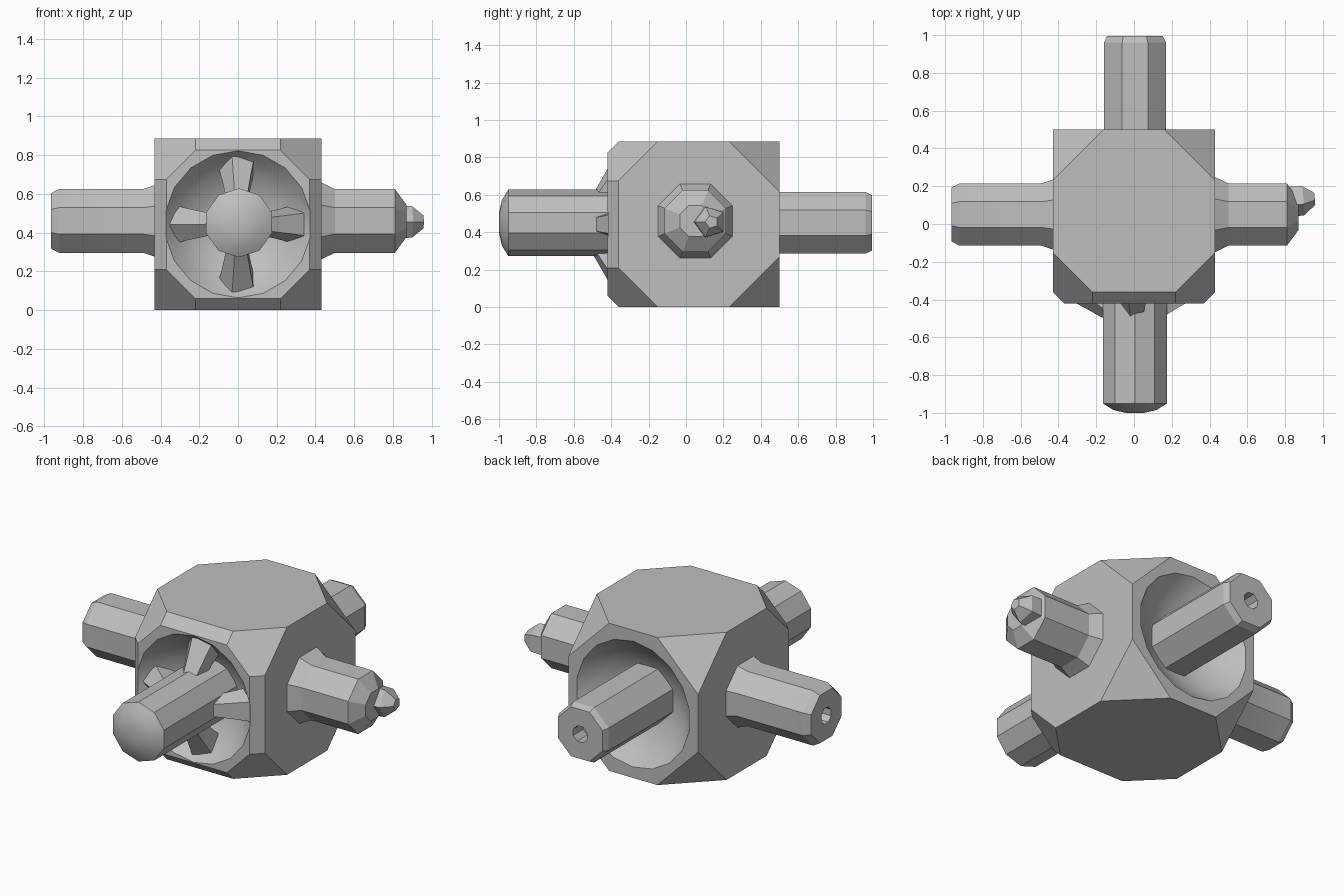
import bpy, bmesh, math
from mathutils import Vector

cube = bpy.data.objects.get("Cube")
if cube:
    bpy.data.objects.remove(cube, do_unlink=True)

GREY = (0.52, 0.52, 0.52, 1)
mat = bpy.data.materials.new("plain grey")
mat.use_nodes = True
mat.diffuse_color = GREY
mat.node_tree.nodes["Principled BSDF"].inputs["Base Color"].default_value = GREY


def make_object(name, bm):
    bmesh.ops.recalc_face_normals(bm, faces=bm.faces)
    mesh = bpy.data.meshes.new(name)
    bm.to_mesh(mesh)
    bm.free()
    mesh.materials.append(mat)
    obj = bpy.data.objects.new(name, mesh)
    bpy.context.collection.objects.link(obj)
    return obj


def smooth(obj, angle):
    bpy.ops.object.select_all(action='DESELECT')
    obj.select_set(True)
    bpy.context.view_layer.objects.active = obj
    bpy.ops.object.shade_smooth_by_angle(angle=math.radians(angle))


def lathe(name, origin, direction, profile, sides, angle=25):
    """Faceted solid of (distance, radius) rings along a direction."""
    bm = bmesh.new()
    turn = Vector(direction).to_track_quat('Z', 'Y')
    rings = []
    for dist, rad in profile:
        ring = []
        for i in range(sides):
            a = math.tau * (i + 0.5) / sides
            p = Vector((rad * math.cos(a), rad * math.sin(a), dist))
            ring.append(bm.verts.new(Vector(origin) + turn @ p))
        rings.append(ring)
    for low, high in zip(rings, rings[1:]):
        for i in range(sides):
            j = (i + 1) % sides
            bm.faces.new((low[i], low[j], high[j], high[i]))
    bm.faces.new(rings[0])
    bm.faces.new(rings[-1])
    obj = make_object(name, bm)
    smooth(obj, angle)
    return obj


# Body block with all eight corners cut off and a chamfered front
HX, Y0, Y1, H = 0.43, -0.42, 0.5, 0.885
CORNER, EDGE = 0.27, 0.06
bm = bmesh.new()
bmesh.ops.create_cube(bm, size=1)
for v in bm.verts:
    v.co = (v.co.x * 2 * HX, Y0 + (v.co.y + 0.5) * (Y1 - Y0), (v.co.z + 0.5) * H)


def slice_off(point, normal):
    geom = bm.verts[:] + bm.edges[:] + bm.faces[:]
    cut = bmesh.ops.bisect_plane(bm, geom=geom, plane_co=point, plane_no=normal,
                                 clear_outer=True)
    edges = [e for e in cut['geom_cut'] if isinstance(e, bmesh.types.BMEdge)]
    bmesh.ops.contextual_create(bm, geom=edges)


for sx in (-1, 1):
    for sy, y in ((-1, Y0), (1, Y1)):
        for sz, z in ((-1, 0), (1, H)):
            slice_off((sx * (HX - CORNER), y, z), (sx, sy, sz))
for s in (-1, 1):
    slice_off((s * HX, Y0 + EDGE, H / 2), (s, -1, 0))
    slice_off((0, Y0 + EDGE, H if s > 0 else 0), (0, -1, s))
body = make_object("body", bm)

# Round dishes sunk into the front and back of the body
for name, y, out, depth in (("front_dish", Y0, -1, 0.2), ("back_dish", Y1, 1, 0.18)):
    rim = 0.38
    r = (rim * rim + depth * depth) / (2 * depth)
    arc = [math.pi * k / 16 for k in range(1, 16)]
    cutter = lathe(name + "_cutter", (0, y + out * (r - depth), H / 2), (0, out, 0),
                   [(-r * math.cos(a), r * math.sin(a)) for a in arc], 18)
    bpy.context.view_layer.objects.active = body
    mod = body.modifiers.new(name, 'BOOLEAN')
    mod.operation, mod.solver, mod.object = 'DIFFERENCE', 'EXACT', cutter
    bpy.ops.object.modifier_apply(modifier=mod.name)
    bpy.data.objects.remove(cutter, do_unlink=True)
smooth(body, 22)

# Four rods: domed front, hollow back and right, tipped left
R = 0.178
lathe("front_rod", (0.005, 0, 0.45), (0, -1, 0),
      [(0.15, R), (0.95, R), (0.985, 0.12), (1.0, 0.05)], 10, 30)
lathe("back_rod", (0.005, 0, 0.45), (0, 1, 0),
      [(0.25, R), (0.96, R), (0.995, 0.16), (0.995, 0.05), (0.9, 0.05)], 8)
lathe("right_rod", (0, 0.05, 0.46), (-1, 0, 0),
      [(0.4, 0.2), (0.43, 0.2), (0.49, R), (0.925, R), (0.965, 0.155),
       (0.965, 0.05), (0.87, 0.05)], 8)
lathe("left_rod", (0, 0.05, 0.46), (1, 0, 0),
      [(0.4, 0.215), (0.43, 0.215), (0.5, R), (0.81, R), (0.87, 0.09)], 8)
lathe("left_rod_tip", (0, 0.06, 0.455), (1, 0.08, 0),
      [(0.82, 0.09), (0.9, 0.085), (0.96, 0.035)], 5)

# Four short struts from the front dish to the front rod
for name, dx, dz in (("top", 0, 1), ("bottom", 0, -1), ("left", 1, 0), ("right", -1, 0)):
    start = Vector((0.35 * dx, -0.27, H / 2 + 0.35 * dz))
    end = Vector((0.13 * dx, -0.45, H / 2 + 0.13 * dz))
    span = end - start
    n = span.length
    lathe(name + "_strut", start, span,
          [(0, 0.06), (0.25 * n, 0.1), (0.6 * n, 0.08), (n, 0.06)], 5)
